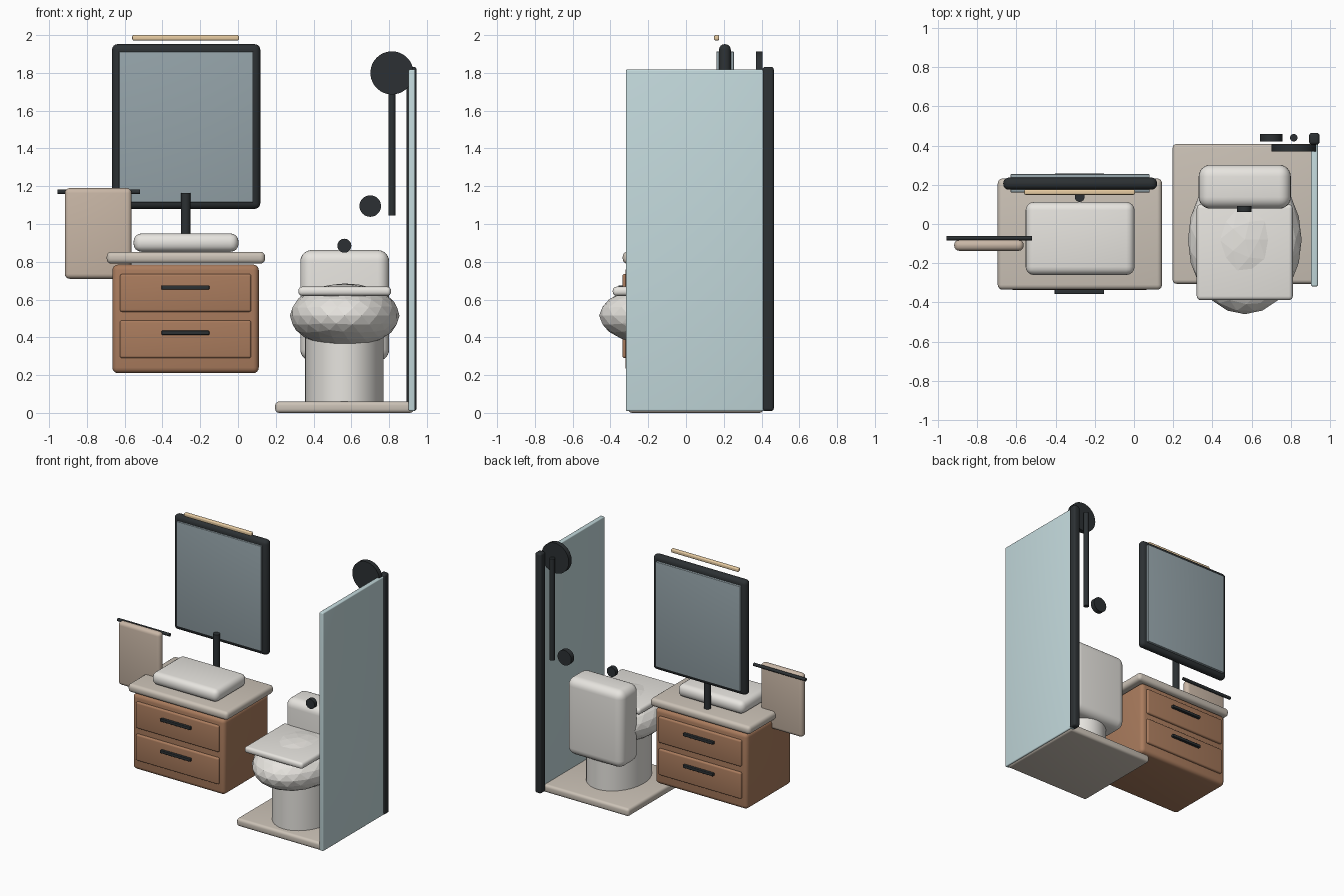
import bpy, bmesh, math
from mathutils import Matrix, Vector

if "Cube" in bpy.data.objects:
    bpy.data.objects.remove(bpy.data.objects["Cube"])


def material(name, r, g, b):
    m = bpy.data.materials.new(name)
    m.diffuse_color = (r, g, b, 1)
    m.use_nodes = True
    m.node_tree.nodes["Principled BSDF"].inputs["Base Color"].default_value = m.diffuse_color
    return m


WOOD = material("wood", 0.40, 0.20, 0.11)
DARK = material("dark_metal", 0.025, 0.03, 0.033)
WHITE = material("porcelain", 0.80, 0.78, 0.74)
STONE = material("stone", 0.60, 0.54, 0.47)
MIRROR = material("mirror", 0.30, 0.37, 0.40)
GLASS = material("glass", 0.55, 0.70, 0.72)
CLOTH = material("cloth", 0.58, 0.47, 0.38)
LIGHT = material("warm_light", 0.80, 0.60, 0.36)


def finish(bm, name, mat, smooth=True):
    mesh = bpy.data.meshes.new(name)
    bm.to_mesh(mesh)
    bm.free()
    mesh.materials.append(mat)
    ob = bpy.data.objects.new(name, mesh)
    bpy.context.collection.objects.link(ob)
    if smooth:
        bpy.ops.object.select_all(action='DESELECT')
        ob.select_set(True)
        bpy.context.view_layer.objects.active = ob
        bpy.ops.object.shade_smooth_by_angle(angle=math.radians(35))
    return ob


def box(name, x, y, z, mat, bevel=0.005, segments=4):
    """Rounded box from (min, max) ranges."""
    bm = bmesh.new()
    bmesh.ops.create_cube(bm, size=1)
    size = Vector([r[1] - r[0] for r in (x, y, z)])
    mid = Vector([(r[0] + r[1]) / 2 for r in (x, y, z)])
    bmesh.ops.scale(bm, vec=size, verts=bm.verts)
    bmesh.ops.translate(bm, vec=mid, verts=bm.verts)
    bmesh.ops.bevel(bm, geom=bm.edges[:], offset=min(bevel, min(size) * 0.48),
                    segments=segments, profile=0.5, affect='EDGES')
    return finish(bm, name, mat)


def cylinder(name, centre, radius, length, axis, mat, sides=32, stretch=1):
    """Cylinder along an axis; stretch widens it in y."""
    bm = bmesh.new()
    turn = {'X': Matrix.Rotation(math.pi / 2, 4, 'Y'),
            'Y': Matrix.Rotation(math.pi / 2, 4, 'X'),
            'Z': Matrix.Identity(4)}[axis]
    place = Matrix.Translation(centre) @ Matrix.Diagonal((1, stretch, 1, 1)) @ turn
    bmesh.ops.create_cone(bm, cap_ends=True, segments=sides, radius1=radius,
                          radius2=radius, depth=length, matrix=place)
    return finish(bm, name, mat)


# Vanity: cabinet, counter and basin
MID_Y = -0.05
box("cabinet", (-0.665, 0.11), (-0.32, 0.22), (0.21, 0.785), WOOD, 0.03)
box("counter", (-0.695, 0.143), (-0.335, 0.232), (0.79, 0.853), STONE, 0.025)
box("basin", (-0.553, 0.003), (-0.26, 0.112), (0.853, 0.95), WHITE, 0.042)
cylinder("faucet", (-0.277, 0.138, 1.01), 0.025, 0.31, 'Z', DARK)

# Drawers and pulls on both faces of the cabinet
for side, face in ((-1, "front"), (1, "back")):
    for level, z0, pull_z in (("upper", 0.535, 0.664), ("lower", 0.29, 0.424)):
        ys = sorted(MID_Y + side * d for d in (0.25, 0.287))
        box(f"{level}_{face}_drawer", (-0.625, 0.07), ys, (z0, z0 + 0.2), WOOD, 0.012)
        ys = sorted(MID_Y + side * d for d in (0.285, 0.308))
        box(f"{level}_{face}_pull", (-0.405, -0.152), ys,
            (pull_z - 0.011, pull_z + 0.011), DARK, 0.004)

# Mirror and lamp
box("mirror_frame", (-0.667, 0.118), (0.175, 0.237), (1.08, 1.952), DARK, 0.029)
box("mirror_glass", (-0.63, 0.08), (0.161, 0.254), (1.115, 1.913), MIRROR, 0.004)
box("lamp_bar", (-0.56, 0.005), (0.149, 0.176), (1.972, 2.0), LIGHT, 0.008)

# Towel on its bar
cylinder("towel_bar", (-0.738, -0.072, 1.17), 0.012, 0.437, 'X', DARK, 16)
box("towel", (-0.917, -0.563), (-0.137, -0.08), (0.71, 1.19), CLOTH, 0.026)

# Shower tray, screen and post
box("shower_tray", (0.197, 0.93), (-0.305, 0.408), (0.0, 0.06), STONE, 0.02)
box("glass_screen", (0.903, 0.938), (-0.318, 0.43), (0.01, 1.818), GLASS, 0.008)
box("screen_post", (0.893, 0.946), (0.405, 0.465), (0.01, 1.832), DARK, 0.015)

# Shower fittings
cylinder("shower_head", (0.815, 0.387, 1.80), 0.114, 0.035, 'Y', DARK, 48)
cylinder("shower_pipe", (0.815, 0.44, 1.43), 0.019, 0.77, 'Z', DARK)
cylinder("shower_valve", (0.70, 0.44, 1.095), 0.057, 0.036, 'Y', DARK)

# Toilet
cylinder("pedestal", (0.563, 0.0, 0.28), 0.208, 0.46, 'Z', WHITE, 48, 1.25)
bm = bmesh.new()
bmesh.ops.create_icosphere(
    bm, subdivisions=3, radius=1,
    matrix=Matrix.Translation((0.565, -0.08, 0.515)) @ Matrix.Diagonal((0.29, 0.38, 0.17, 1)))
finish(bm, "bowl", WHITE, smooth=False)
box("lid", (0.32, 0.81), (-0.388, 0.10), (0.62, 0.668), WHITE, 0.02)
box("tank", (0.33, 0.80), (0.078, 0.302), (0.275, 0.862), WHITE, 0.06, 6)
cylinder("flush_button", (0.563, 0.077, 0.885), 0.037, 0.032, 'Y', DARK)
